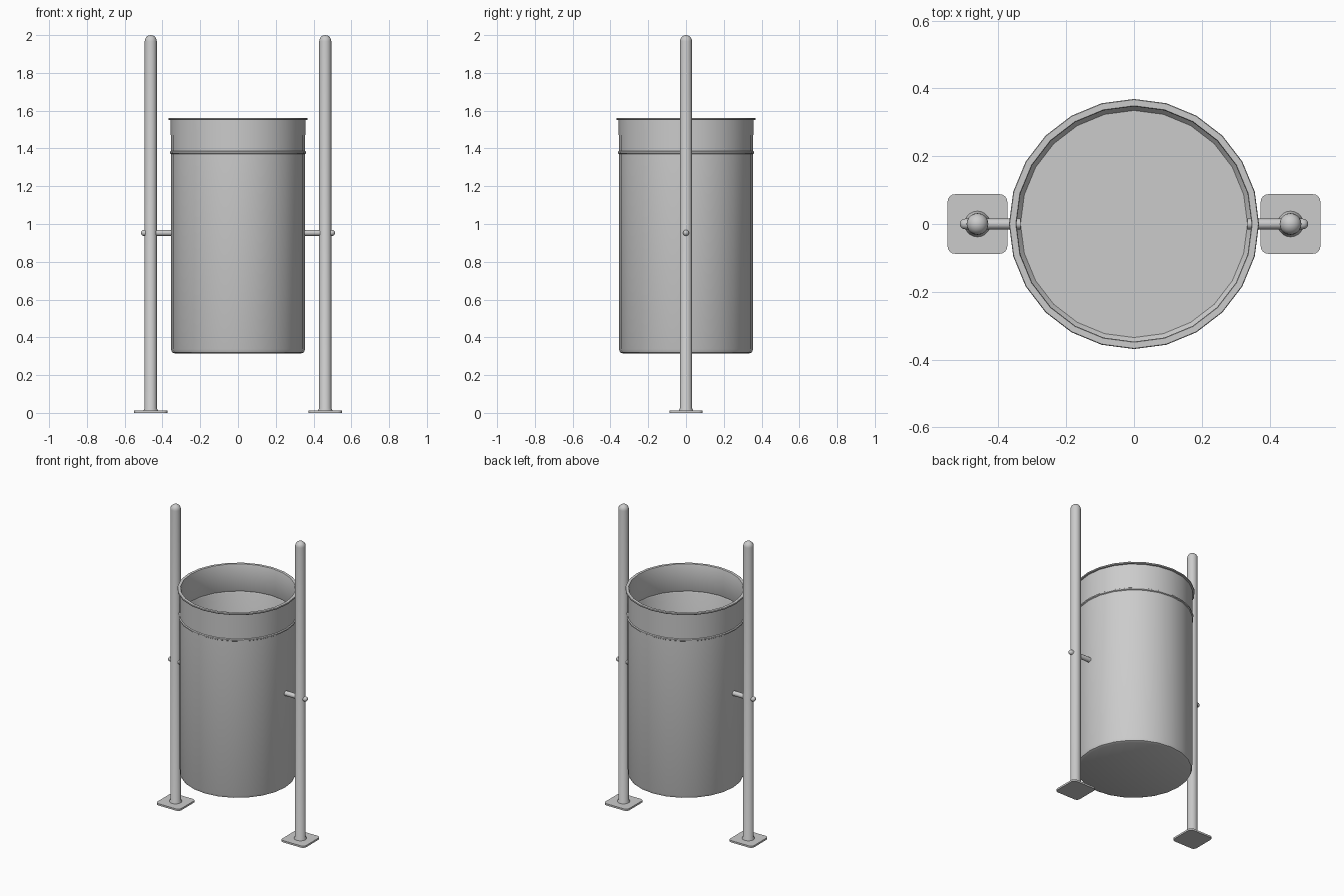
import bpy, bmesh, math
from mathutils import Matrix

if "Cube" in bpy.data.objects:
    bpy.data.objects.remove(bpy.data.objects["Cube"])

# One painted metal for the whole model
metal = bpy.data.materials.new("grey metal")
metal.use_nodes = True
grey = (0.6, 0.6, 0.6, 1)
metal.diffuse_color = grey
metal.node_tree.nodes["Principled BSDF"].inputs["Base Color"].default_value = grey


def finish(name, bm, matrix=Matrix(), angle=35):
    bmesh.ops.recalc_face_normals(bm, faces=bm.faces)
    mesh = bpy.data.meshes.new(name)
    bm.to_mesh(mesh)
    bm.free()
    mesh.transform(matrix)
    mesh.materials.append(metal)
    obj = bpy.data.objects.new(name, mesh)
    bpy.context.collection.objects.link(obj)
    bpy.ops.object.select_all(action="DESELECT")
    obj.select_set(True)
    bpy.context.view_layer.objects.active = obj
    bpy.ops.object.shade_smooth_by_angle(angle=math.radians(angle))
    return obj


def lathe(name, profile, sides, matrix=Matrix()):
    """Spin a (radius, height) profile around z."""
    bm = bmesh.new()
    verts = [bm.verts.new((r, 0, z)) for r, z in profile]
    edges = [bm.edges.new(pair) for pair in zip(verts, verts[1:])]
    bmesh.ops.spin(bm, geom=verts + edges, axis=(0, 0, 1), cent=(0, 0, 0),
                   angle=math.tau, steps=sides, use_duplicate=False)
    bmesh.ops.remove_doubles(bm, verts=bm.verts, dist=0.0005)
    return finish(name, bm, matrix)


def dome(radius, top, steps=5):
    """Quarter-circle profile closing at the given height."""
    arc = [math.pi / 2 * i / steps for i in range(steps + 1)]
    return [(radius * math.cos(a), top - radius + radius * math.sin(a)) for a in arc]


def base_plate(name, x):
    size, corner, thick = 0.088, 0.022, 0.012
    bm = bmesh.new()
    ring = []
    for quarter in range(4):
        mid = math.pi / 4 + quarter * math.pi / 2
        cx = math.copysign(size - corner, math.cos(mid))
        cy = math.copysign(size - corner, math.sin(mid))
        for i in range(5):
            a = (quarter + i / 4) * math.pi / 2
            ring.append(bm.verts.new((cx + corner * math.cos(a),
                                      cy + corner * math.sin(a), 0)))
    face = bm.faces.new(ring)
    out = bmesh.ops.extrude_face_region(bm, geom=[face])
    top = [v for v in out["geom"] if isinstance(v, bmesh.types.BMVert)]
    bmesh.ops.translate(bm, verts=top, vec=(0, 0, thick))
    finish(name, bm, Matrix.Translation((x, 0, 0)))


# Open bin: floor, rounded foot, wall, bead, rolled rim, inner wall, inner floor
lathe("bin", [
    (0, 0.315), (0.335, 0.315), (0.349, 0.321), (0.355, 0.338),
    (0.355, 1.370), (0.361, 1.374), (0.361, 1.382), (0.355, 1.386),
    (0.357, 1.550), (0.367, 1.551), (0.369, 1.556), (0.367, 1.561),
    (0.349, 1.561), (0.347, 1.556), (0.347, 1.386), (0.351, 1.378),
    (0.347, 1.370), (0.347, 0.340), (0.335, 0.325), (0, 0.325)], 24)

# Posts with flared feet, base plates and pivot rods on both sides
for side, sign in (("right", -1), ("left", 1)):
    x = sign * 0.462
    lathe(side + "_post", [(0, 0.005), (0.038, 0.005), (0.038, 0.014), (0.032, 0.024)]
          + dome(0.032, 2.0), 20, Matrix.Translation((x, 0, 0)))
    base_plate(side + "_base_plate", x)
    lathe(side + "_pivot_rod", [(0, 0.335), (0.016, 0.335)] + dome(0.016, 0.514), 14,
          Matrix.Translation((0, 0, 0.953)) @ Matrix.Rotation(sign * math.pi / 2, 4, "Y"))
